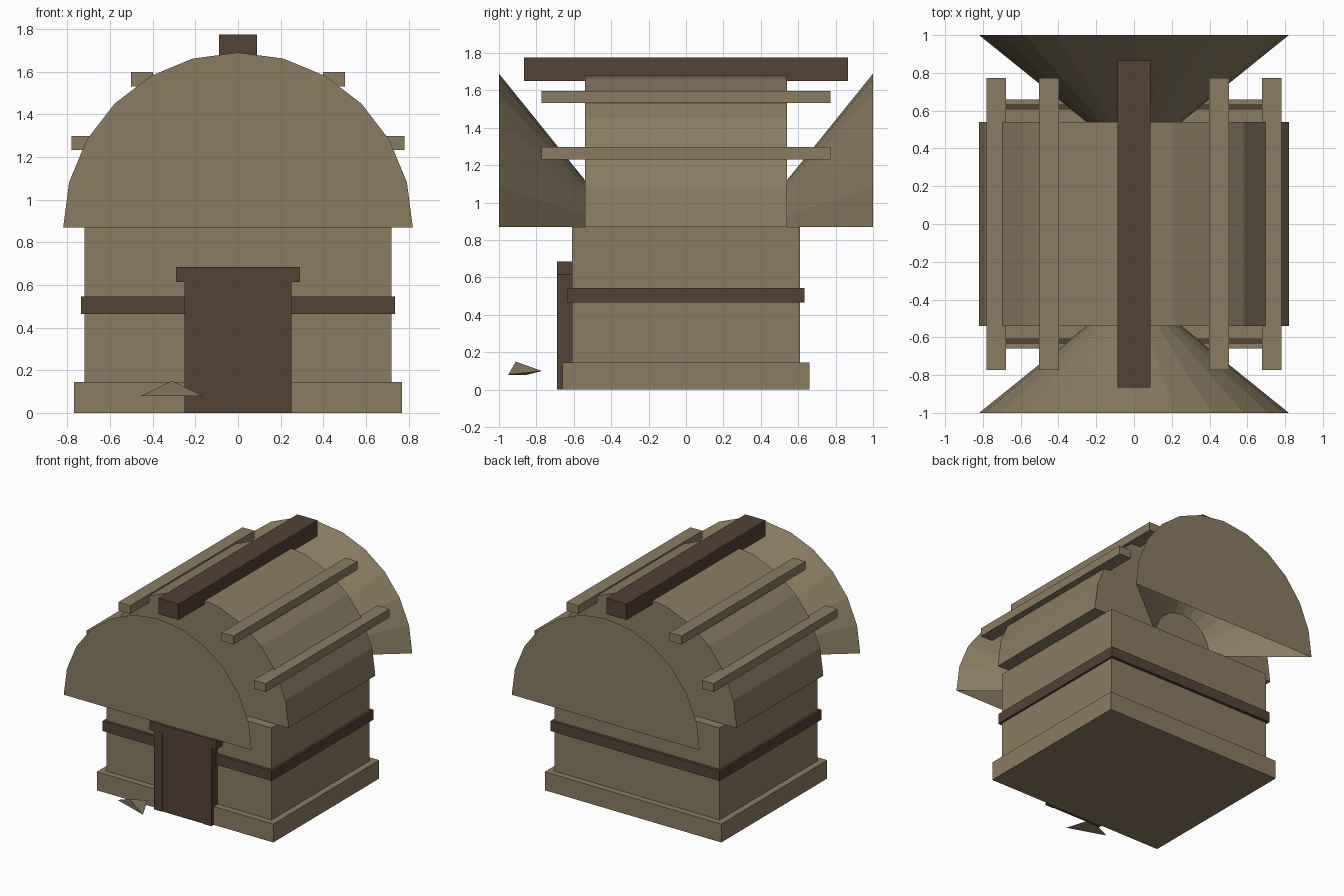
import bpy, bmesh, math

if "Cube" in bpy.data.objects:
    bpy.data.objects.remove(bpy.data.objects["Cube"])


def material(name, rgb):
    m = bpy.data.materials.new(name)
    m.diffuse_color = (*rgb, 1.0)
    m.use_nodes = True
    m.node_tree.nodes["Principled BSDF"].inputs["Base Color"].default_value = m.diffuse_color
    return m


SAND = material("sandstone", (0.258, 0.202, 0.121))
WOOD = material("dark_wood", (0.089, 0.054, 0.037))


def finish(name, bm, mat):
    bmesh.ops.recalc_face_normals(bm, faces=bm.faces)
    mesh = bpy.data.meshes.new(name)
    bm.to_mesh(mesh)
    bm.free()
    mesh.materials.append(mat)
    obj = bpy.data.objects.new(name, mesh)
    bpy.context.collection.objects.link(obj)
    return obj


def box(name, x, y, z, mat):
    """Box from (min, max) ranges."""
    bm = bmesh.new()
    bmesh.ops.create_cube(bm, size=1)
    for v in bm.verts:
        v.co = [(a + b) / 2 + c * (b - a) for c, (a, b) in zip(v.co, (x, y, z))]
    return finish(name, bm, mat)


EAVES, RADIUS, STEPS = 0.87, 0.82, 12


def arch(name, y0, r0, y1, r1, cap_start, closed_bottom):
    """Half-round shell between two arcs, with a cap at the far end."""
    bm = bmesh.new()
    rings = []
    for y, r in ((y0, r0), (y1, r1)):
        rings.append([bm.verts.new((r * math.cos(math.pi * i / STEPS), y,
                                    EAVES + r * math.sin(math.pi * i / STEPS)))
                      for i in range(STEPS + 1)])
    a, b = rings
    for i in range(STEPS):
        bm.faces.new((a[i], a[i + 1], b[i + 1], b[i]))
    bm.faces.new(b)
    if cap_start:
        bm.faces.new(a)
    if closed_bottom:
        bm.faces.new((a[0], b[0], b[-1], a[-1]))
    return finish(name, bm, SAND)


# Walls, plinth and wooden band
box("plinth", (-0.77, 0.77), (-0.66, 0.66), (0, 0.145), SAND)
box("walls", (-0.72, 0.72), (-0.61, 0.61), (0.145, EAVES), SAND)
box("wall_band", (-0.737, 0.737), (-0.633, 0.633), (0.465, 0.545), WOOD)

# Barrel roof and flared gable hoods, open underneath
arch("barrel_roof", -0.54, RADIUS, 0.54, RADIUS, True, True)
for label, s in (("front", -1), ("back", 1)):
    arch(label + "_gable_hood", s * 0.54, 0.25, s * 1.0, RADIUS, False, False)

# Ridge beam and roof battens
box("ridge_beam", (-0.088, 0.088), (-0.865, 0.865), (1.65, 1.775), WOOD)
for label, s in (("left", -1), ("right", 1)):
    for level, x, z in (("upper", 0.45, 1.565), ("lower", 0.73, 1.265)):
        box(f"{label}_{level}_batten", (s * x - 0.052, s * x + 0.052),
            (-0.772, 0.772), (z - 0.033, z + 0.033), SAND)
    # Door jambs
    box(label + "_door_jamb", (s * 0.215 - 0.035, s * 0.215 + 0.035),
        (-0.69, -0.61), (0, 0.615), WOOD)

# Door and lintel
box("door", (-0.18, 0.18), (-0.685, -0.61), (0, 0.615), WOOD)
box("door_lintel", (-0.29, 0.29), (-0.69, -0.61), (0.615, 0.685), WOOD)

# Loose stone shard by the door
bm = bmesh.new()
p = [bm.verts.new(c) for c in ((-0.455, -0.85, 0.08), (-0.165, -0.95, 0.08),
                               (-0.25, -0.77, 0.10), (-0.31, -0.91, 0.15))]
for f in ((0, 1, 2), (0, 1, 3), (1, 2, 3), (0, 2, 3)):
    bm.faces.new([p[i] for i in f])
finish("stone_shard", bm, SAND)
